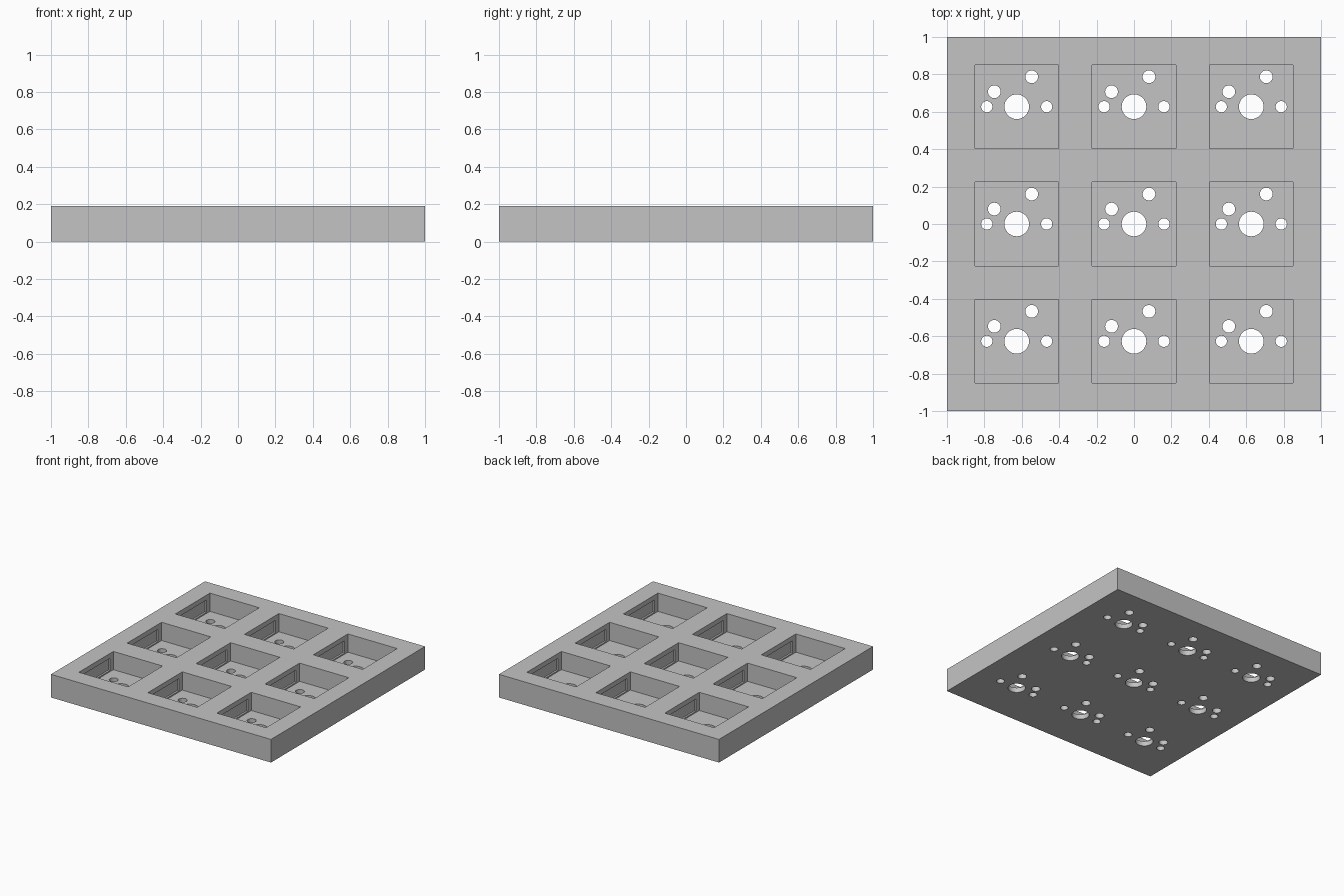
import bpy
import bmesh
from math import radians
from mathutils import Matrix, Vector

default = bpy.data.objects.get("Cube")
if default:
    bpy.data.objects.remove(default, do_unlink=True)

HEIGHT = 0.19
FLOOR = 0.04
PITCH = 0.627
POCKET = 0.448
CENTRES = [(i * PITCH, j * PITCH) for i in (-1, 0, 1) for j in (-1, 0, 1)]
# Holes in each pocket floor: x, y, radius
HOLES = [(0, 0, 0.066), (-0.16, 0, 0.03), (0.16, 0, 0.03),
         (-0.12, 0.08, 0.034), (0.08, 0.16, 0.034)]

grey = bpy.data.materials.new("plain grey")
grey.use_nodes = True
colour = (0.55, 0.55, 0.55, 1)
grey.diffuse_color = colour
grey.node_tree.nodes["Principled BSDF"].inputs["Base Color"].default_value = colour


def add_box(bm, x, y, z0, z1, sx, sy):
    place = Matrix.Translation((x, y, (z0 + z1) / 2))
    size = Matrix.Diagonal(Vector((sx, sy, z1 - z0, 1)))
    bmesh.ops.create_cube(bm, size=1, matrix=place @ size)


def add_rod(bm, x, y, r):
    bmesh.ops.create_cone(bm, cap_ends=True, segments=32, radius1=r, radius2=r,
                          depth=1, matrix=Matrix.Translation((x, y, 0)))


def make_object(name, bm):
    mesh = bpy.data.meshes.new(name)
    bm.to_mesh(mesh)
    bm.free()
    mesh.materials.append(grey)
    obj = bpy.data.objects.new(name, mesh)
    bpy.context.collection.objects.link(obj)
    return obj


# Square slab
bm = bmesh.new()
add_box(bm, 0, 0, 0, HEIGHT, 2, 2)
plate = make_object("socket_plate", bm)

# Cutters: open pockets, shallow clip recesses in their side walls, floor holes
pockets, recesses, holes = bmesh.new(), bmesh.new(), bmesh.new()
for cx, cy in CENTRES:
    add_box(pockets, cx, cy, FLOOR, HEIGHT + 0.1, POCKET, POCKET)
    add_box(recesses, cx, cy, FLOOR + 0.01, HEIGHT - 0.04, POCKET + 0.03, 0.36)
    for x, y, r in HOLES:
        add_rod(holes, cx + x, cy + y, r)

bpy.context.view_layer.objects.active = plate
plate.select_set(True)
for name, cutter_mesh in (("pocket_cutter", pockets), ("recess_cutter", recesses),
                          ("hole_cutter", holes)):
    cutter = make_object(name, cutter_mesh)
    cutter.hide_render = True
    cut = plate.modifiers.new(name, "BOOLEAN")
    cut.operation = "DIFFERENCE"
    cut.solver = "EXACT"
    cut.object = cutter
    bpy.ops.object.modifier_apply(modifier=cut.name)
    bpy.data.objects.remove(cutter, do_unlink=True)

bpy.ops.object.shade_smooth_by_angle(angle=radians(30))
